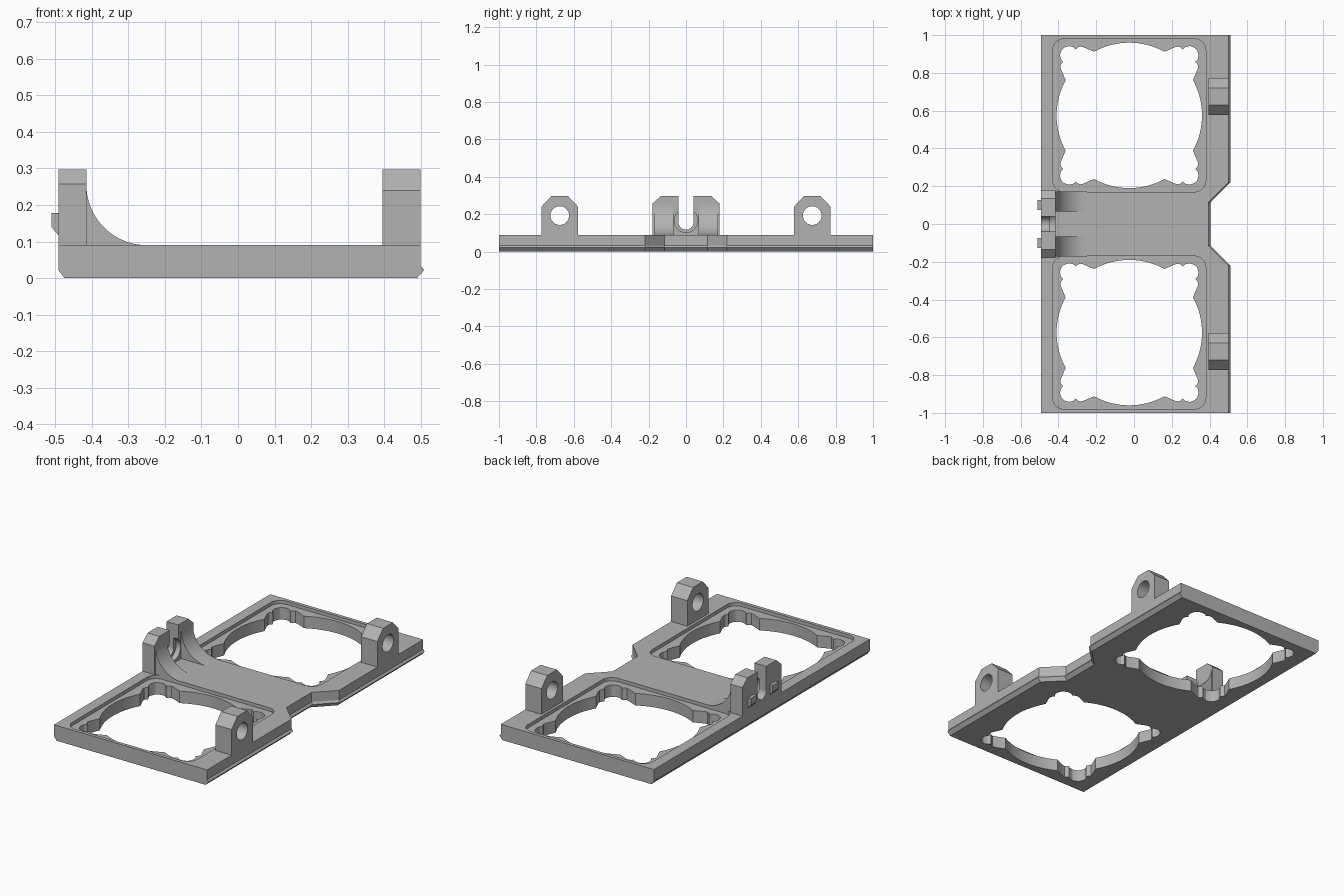
import bpy, bmesh, math
from mathutils import Vector

if "Cube" in bpy.data.objects:
    bpy.data.objects.remove(bpy.data.objects["Cube"], do_unlink=True)

grey = bpy.data.materials.new("plain grey")
grey.use_nodes = True
COLOUR = (0.45, 0.45, 0.45, 1)
grey.diffuse_color = COLOUR
grey.node_tree.nodes["Principled BSDF"].inputs["Base Color"].default_value = COLOUR


def loft(name, rings):
    """Solid skinned through rings of equal point count, capped at both ends."""
    bm = bmesh.new()
    loops = [[bm.verts.new(p) for p in ring] for ring in rings]
    n = len(loops[0])
    for a, b in zip(loops, loops[1:]):
        for i in range(n):
            j = (i + 1) % n
            bm.faces.new((a[i], a[j], b[j], b[i]))
    bm.faces.new(loops[0])
    bm.faces.new(loops[-1])
    bmesh.ops.recalc_face_normals(bm, faces=bm.faces)
    mesh = bpy.data.meshes.new(name)
    bm.to_mesh(mesh)
    bm.free()
    mesh.materials.append(grey)
    obj = bpy.data.objects.new(name, mesh)
    bpy.context.collection.objects.link(obj)
    return obj


def prism(name, profile, axis, lo, hi):
    """Extrude a 2D profile along x, y or z."""
    place = {"x": lambda p, t: (t, p[0], p[1]),
             "y": lambda p, t: (p[0], t, p[1]),
             "z": lambda p, t: (p[0], p[1], t)}[axis]
    return loft(name, [[place(p, t) for p in profile] for t in (lo, hi)])


def arc(cx, cy, r, start, end, n):
    angles = [math.radians(start + (end - start) * i / n) for i in range(n + 1)]
    return [(cx + r * math.cos(a), cy + r * math.sin(a)) for a in angles]


def circle(cx, cy, r, n=40):
    return arc(cx, cy, r, 0, 360, n)[:-1]


def cut(obj, *cutters):
    for c in cutters:
        c.hide_render = True
        mod = obj.modifiers.new("cut", "BOOLEAN")
        mod.operation, mod.solver, mod.object = "DIFFERENCE", "EXACT", c
    bpy.context.view_layer.update()
    graph = bpy.context.evaluated_depsgraph_get()
    mesh = bpy.data.meshes.new_from_object(obj.evaluated_get(graph))
    obj.modifiers.clear()
    obj.data = mesh
    for c in cutters:
        bpy.data.objects.remove(c, do_unlink=True)


TOP = 0.09
FAN_X, FAN_Y = -0.025, 0.575


def fan_outline(cy):
    """Round opening with a scalloped lobe in each corner."""
    half = [(.187, .337), (.245, .362), (.26, .365), (.272, .36),
            (.283, .35), (.297, .362), (.32, .367), (.342, .36)]
    lobe = [(y, x) for x, y in half] + [(.353, .353)] + half[::-1]
    side = math.degrees(math.atan2(.187, .337))
    quarter = arc(0, 0, .385, -side, side, 16)[1:-1] + lobe
    pts = []
    for k in range(4):
        c, s = round(math.cos(k * math.pi / 2)), round(math.sin(k * math.pi / 2))
        pts += [(FAN_X + c * x - s * y, cy + s * x + c * y) for x, y in quarter]
    return pts


def rounded_square(cy, half, r):
    pts = []
    for k, (sx, sy) in enumerate([(1, 1), (-1, 1), (-1, -1), (1, -1)]):
        pts += arc(FAN_X + sx * (half - r), cy + sy * (half - r), r,
                   90 * k, 90 * k + 90, 8)
    return pts


# Base plate: bevelled left edge, snap ridge following the notched right edge
rings = []
for z, left, out in [(0, -.475, -.01), (.022, -.492, .01),
                     (.034, -.492, 0), (TOP, -.492, 0)]:
    edge = [(.5, -1), (.5, -.22), (.395, -.115), (.395, .115), (.5, .22), (.5, 1)]
    rings.append([(left, -1, z)] + [(x + out, y, z) for x, y in edge] + [(left, 1, z)])
plate = loft("base_plate", rings)

# Fan openings with a shallow recess around each
cutters = []
for s in (-1, 1):
    cutters.append(prism("fan_cutter", fan_outline(s * FAN_Y), "z", -.1, .2))
    cutters.append(prism("recess_cutter", rounded_square(s * FAN_Y, .405, .06),
                         "z", TOP - .02, .2))
cut(plate, *cutters)
parts = [plate]

# Hinge tabs with chamfered tops and a pin hole
for side, cy in (("front", -.675), ("back", .675)):
    w = .0985
    profile = [(cy - w, .07), (cy + w, .07), (cy + w, .24),
               (cy + .045, .297), (cy - .045, .297), (cy - w, .24)]
    tab = prism(side + "_hinge_tab", profile, "x", .395, .5)
    cut(tab, prism("pin_cutter", circle(cy, .193, .05), "x", .3, .6))
    parts.append(tab)

# Slotted bracket on the opposite edge
bracket = prism("slotted_bracket",
                [(-.18, .06), (.18, .06), (.18, .257), (.135, .297),
                 (-.135, .297), (-.18, .257)], "x", -.492, -.415)
slot = arc(0, .158, .04, 180, 360, 20) + [(.04, .4), (-.04, .4)]
cut(bracket, prism("slot_cutter", slot, "x", -.6, -.3),
    prism("counterbore_cutter", circle(0, .166, .063), "x", -.445, -.3))
parts.append(bracket)

# Curved ribs and small latch bumps on either side of the slot
for side, s in (("front", -1), ("back", 1)):
    rib = arc(-.25, .255, .165, 180, 270, 20) + [(-.25, .075), (-.43, .075), (-.43, .255)]
    parts.append(prism(side + "_curved_rib", rib, "y", s * .067, s * .172))
    bump = [(-.48, .11), (-.492, .118), (-.511, .14), (-.511, .178), (-.48, .178)]
    parts.append(prism(side + "_latch_bump", bump, "y", s * .073, s * .128))

# Smooth curved walls, keep corners crisp
bpy.ops.object.select_all(action="DESELECT")
for p in parts:
    p.select_set(True)
bpy.context.view_layer.objects.active = plate
bpy.ops.object.shade_smooth_by_angle(angle=math.radians(20))
